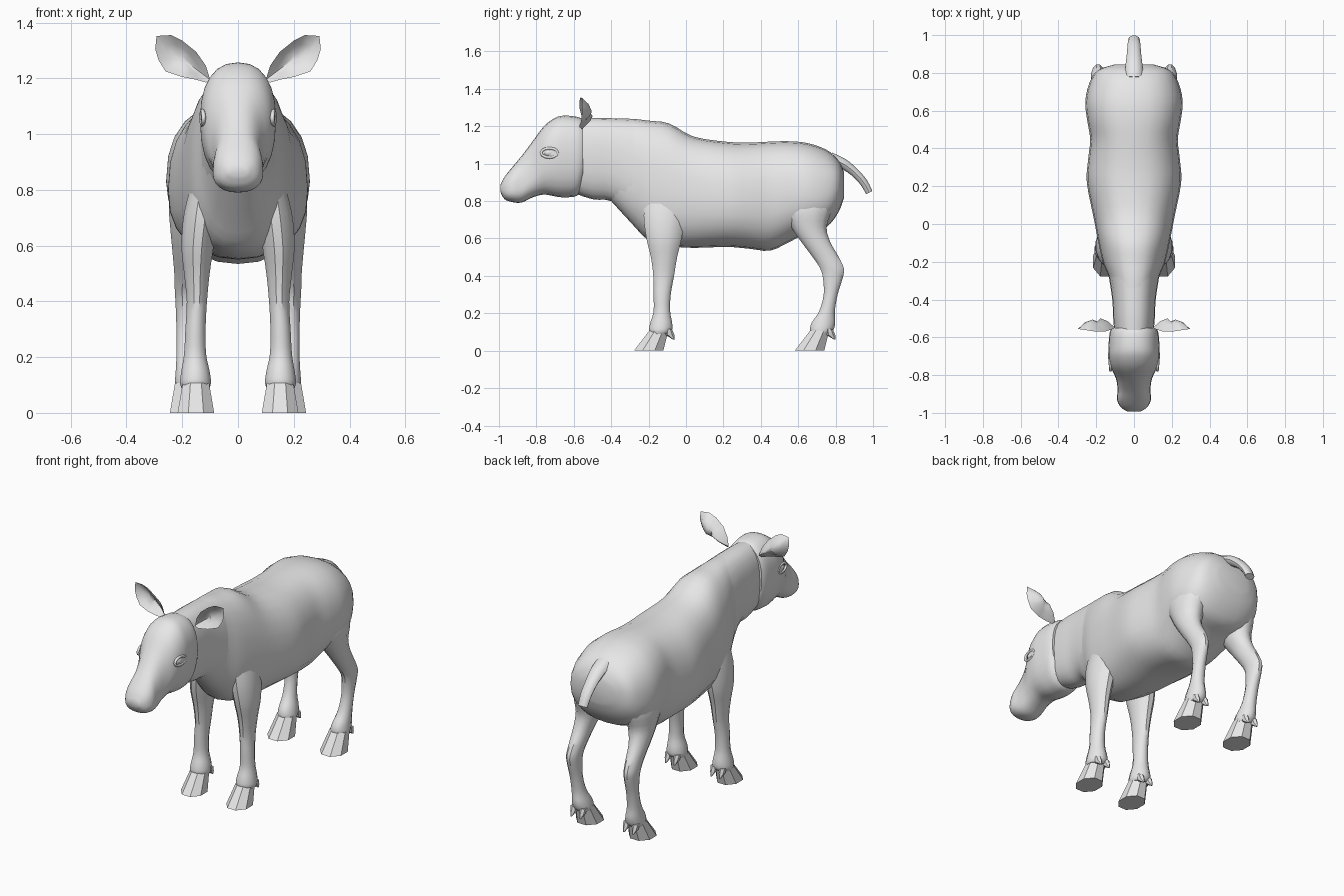
import bpy, bmesh, math
from mathutils import Vector

if "Cube" in bpy.data.objects:
    bpy.data.objects.remove(bpy.data.objects["Cube"])

grey = bpy.data.materials.new("grey")
grey.diffuse_color = (0.8, 0.8, 0.8, 1)
grey.use_nodes = True
grey.node_tree.nodes["Principled BSDF"].inputs["Base Color"].default_value = grey.diffuse_color


def finish(name, bm, angle=40):
    bmesh.ops.recalc_face_normals(bm, faces=bm.faces)
    me = bpy.data.meshes.new(name)
    bm.to_mesh(me)
    bm.free()
    me.materials.append(grey)
    ob = bpy.data.objects.new(name, me)
    bpy.context.collection.objects.link(ob)
    bpy.ops.object.select_all(action='DESELECT')
    bpy.context.view_layer.objects.active = ob
    ob.select_set(True)
    bpy.ops.object.shade_smooth_by_angle(angle=math.radians(angle))
    return ob


def refine(rows, steps):
    """Smoothly interpolate section tuples."""
    out = []
    for i in range(len(rows) - 1):
        a, b, c, d = (rows[max(0, min(len(rows) - 1, i + k))] for k in (-1, 0, 1, 2))
        for s in range(steps):
            t = s / steps
            out.append([0.5 * (2 * q + (r - p) * t + (2 * p - 5 * q + 4 * r - u) * t * t
                               + (3 * q - p - 3 * r + u) * t ** 3)
                        for p, q, r, u in zip(a, b, c, d)])
    return out + [list(rows[-1])]


def loft(name, rings, angle=40):
    bm = bmesh.new()
    vs = [[bm.verts.new(p) for p in ring] for ring in rings]
    n = len(vs[0])
    for a, b in zip(vs, vs[1:]):
        for i in range(n):
            bm.faces.new((a[i], a[(i + 1) % n], b[(i + 1) % n], b[i]))
    bm.faces.new(vs[0])
    bm.faces.new(vs[-1])
    return finish(name, bm, angle)


def power(v, p):
    return math.copysign(abs(v) ** p, v)


def trunk(name, rows, steps=3, n=24, p=0.85):
    """Sections across y: (y, bottom, top, half width, height of widest point)."""
    rings = []
    for y, zb, zt, w, zw in refine(rows, steps):
        ring = []
        for i in range(n):
            t = 2 * math.pi * i / n
            s = power(math.sin(t), p)
            ring.append((w * power(math.cos(t), p), y, zw + s * ((zt - zw) if s > 0 else (zw - zb))))
        rings.append(ring)
    return loft(name, rings)


def limb(name, rows, side, steps=3, n=12, angle=40):
    """Sections across z: (z, front, back, inner x, outer x)."""
    rings = []
    for z, y0, y1, x0, x1 in refine(rows, steps):
        rings.append([(side * ((x0 + x1) / 2 + (x1 - x0) / 2 * math.cos(2 * math.pi * (i + .5) / n)),
                       (y0 + y1) / 2 + (y1 - y0) / 2 * math.sin(2 * math.pi * (i + .5) / n), z)
                      for i in range(n)])
    return loft(name, rings, angle)


def ball(name, loc, size, rot=0):
    bm = bmesh.new()
    bmesh.ops.create_uvsphere(bm, u_segments=12, v_segments=8, radius=1)
    ob = finish(name, bm)
    ob.location, ob.scale, ob.rotation_euler = loc, size, (rot, 0, 0)
    return ob


def tube(name, pts, radius, closed=False):
    cu = bpy.data.curves.new(name, 'CURVE')
    cu.dimensions = '3D'
    cu.bevel_depth, cu.bevel_resolution, cu.use_fill_caps = radius, 1, True
    sp = cu.splines.new('POLY')
    sp.points.add(len(pts) - 1)
    for q, p in zip(sp.points, pts):
        q.co = (*p, 1)
    sp.use_cyclic_u = closed
    cu.materials.append(grey)
    ob = bpy.data.objects.new(name, cu)
    bpy.context.collection.objects.link(ob)


# Torso, chest to rump
trunk("body", [
    (-0.40, 0.80, 1.24, 0.105, 1.02), (-0.29, 0.68, 1.24, 0.13, 0.95),
    (-0.20, 0.59, 1.23, 0.165, 0.88), (-0.09, 0.56, 1.215, 0.19, 0.84),
    (0.04, 0.55, 1.145, 0.215, 0.82), (0.22, 0.555, 1.117, 0.25, 0.80),
    (0.34, 0.545, 1.113, 0.243, 0.80), (0.45, 0.535, 1.118, 0.232, 0.82),
    (0.55, 0.58, 1.12, 0.248, 0.84), (0.65, 0.63, 1.11, 0.258, 0.83),
    (0.75, 0.66, 1.075, 0.235, 0.83), (0.815, 0.74, 1.02, 0.19, 0.87),
    (0.845, 0.82, 0.955, 0.10, 0.89)])
# Neck
trunk("neck", [
    (-0.62, 0.85, 1.24, 0.10, 1.03), (-0.50, 0.81, 1.245, 0.11, 1.03),
    (-0.40, 0.80, 1.243, 0.115, 1.02), (-0.28, 0.72, 1.238, 0.133, 0.95)])
# Head, muzzle to cheek
trunk("head", [
    (-0.993, 0.85, 0.885, 0.035, 0.865), (-0.97, 0.81, 0.93, 0.07, 0.86),
    (-0.93, 0.795, 0.98, 0.09, 0.86), (-0.88, 0.792, 1.04, 0.087, 0.87),
    (-0.82, 0.82, 1.12, 0.095, 0.93), (-0.76, 0.835, 1.20, 0.122, 1.02),
    (-0.70, 0.825, 1.245, 0.135, 1.05), (-0.65, 0.82, 1.257, 0.135, 1.05),
    (-0.58, 0.83, 1.25, 0.13, 1.05), (-0.55, 0.89, 1.235, 0.118, 1.05)])

# Tail, bent tube that flattens against the rump
tail = refine([(0.77, 1.03, 0.05), (0.84, 1.00, 0.045), (0.90, 0.955, 0.038),
               (0.95, 0.90, 0.034), (0.98, 0.845, 0.03)], 3)
rings = []
for i, (y, z, r) in enumerate(tail):
    a, b = tail[max(i - 1, 0)], tail[min(i + 1, len(tail) - 1)]
    d = Vector((0, b[0] - a[0], b[1] - a[1])).normalized()
    up = Vector((0, -d.z, d.y))
    rings.append([Vector((r * math.cos(t), y, z)) + up * (0.65 * r * math.sin(t))
                  for t in (2 * math.pi * k / 10 for k in range(10))])
loft("tail", rings)

front = [(0.85, -0.22, 0.02, 0.07, 0.16), (0.72, -0.23, 0.0, 0.07, 0.195),
         (0.60, -0.215, -0.02, 0.085, 0.205), (0.50, -0.19, -0.045, 0.10, 0.195),
         (0.40, -0.177, -0.062, 0.11, 0.185), (0.30, -0.175, -0.08, 0.115, 0.19),
         (0.21, -0.175, -0.083, 0.113, 0.195), (0.15, -0.193, -0.072, 0.10, 0.205),
         (0.11, -0.20, -0.072, 0.095, 0.21), (0.09, -0.19, -0.09, 0.10, 0.205)]
rear = [(0.88, 0.50, 0.80, 0.07, 0.22), (0.76, 0.51, 0.785, 0.08, 0.25),
        (0.66, 0.56, 0.755, 0.10, 0.245), (0.58, 0.615, 0.775, 0.13, 0.237),
        (0.50, 0.675, 0.82, 0.145, 0.23), (0.44, 0.715, 0.846, 0.153, 0.228),
        (0.39, 0.73, 0.84, 0.155, 0.225), (0.30, 0.735, 0.812, 0.153, 0.222),
        (0.21, 0.71, 0.797, 0.145, 0.222), (0.15, 0.67, 0.80, 0.13, 0.225),
        (0.11, 0.66, 0.79, 0.122, 0.228), (0.09, 0.67, 0.77, 0.125, 0.225)]
ear = [(0.10, 1.195), (0.115, 1.245), (0.15, 1.295), (0.20, 1.335), (0.24, 1.355), (0.292, 1.352),
       (0.297, 1.305), (0.285, 1.265), (0.26, 1.225), (0.20, 1.205), (0.15, 1.195), (0.115, 1.185)]

for side, tag in ((1, "left"), (-1, "right")):
    limb("front_leg_" + tag, front, side)
    limb("rear_leg_" + tag, rear, side)
    # Hooves and dewclaws
    for part, y, x0, x1 in (("front", -0.20, 0.08, 0.222), ("rear", 0.66, 0.10, 0.25)):
        limb(part + "_hoof_" + tag, [(0.108, y, y + 0.11, x0 + 0.02, x1 - 0.02),
                                     (0.0, y - 0.085, y + 0.085, x0, x1)], side, 1, 8, 30)
        for k in (0.3, 0.7):
            claw = x0 + (x1 - x0) * k
            limb(part + "_dewclaw_" + tag, [(0.115, y + 0.09, y + 0.125, claw - 0.02, claw + 0.02),
                                            (0.085, y + 0.09, y + 0.138, claw - 0.016, claw + 0.016),
                                            (0.06, y + 0.13, y + 0.14, claw - 0.004, claw + 0.004)],
                 side, 1, 6)
    # Cupped ears, hollow side forward
    bm = bmesh.new()
    rows = []
    for f, y0, y1 in ((1, 0, 0), (0.6, 0.022, 0.035), (0.2, 0.03, 0.05)):
        rows.append([[bm.verts.new((side * (0.20 + (x - 0.20) * f),
                                    -0.57 + 0.9 * (x - 0.2) ** 2 * 4 * (x < 0.2) + 0.15 * (x - 0.2) + y,
                                    1.27 + (z - 1.27) * f)) for x, z in ear] for y in (y0, y1)])
    for j in (0, 1):
        for a, b in zip(rows, rows[1:]):
            for i in range(12):
                k = (i + 1) % 12
                bm.faces.new((a[j][i], a[j][k], b[j][k], b[j][i]))
        bm.faces.new(rows[-1][j])
    bmesh.ops.remove_doubles(bm, verts=bm.verts, dist=0.0005)
    finish("ear_" + tag, bm, 60)
    # Eyes with lids
    ball("eye_" + tag, (side * 0.112, -0.73, 1.058), (0.022, 0.032, 0.022))
    tube("eyelid_" + tag, [(side * (0.127 + 0.08 * math.cos(t) * 0.045), -0.73 + 0.045 * math.cos(t),
                            1.058 + 0.025 * math.sin(t))
                           for t in (2 * math.pi * k / 12 for k in range(12))], 0.008, True)
    # Nostrils and corners of the mouth
    tube("nostril_" + tag, [(side * (0.056 + 0.02 * math.cos(t)), -0.963 + 0.018 * math.cos(t),
                             0.875 + 0.014 * math.sin(t))
                            for t in (2 * math.pi * k / 10 for k in range(10))], 0.007, True)
